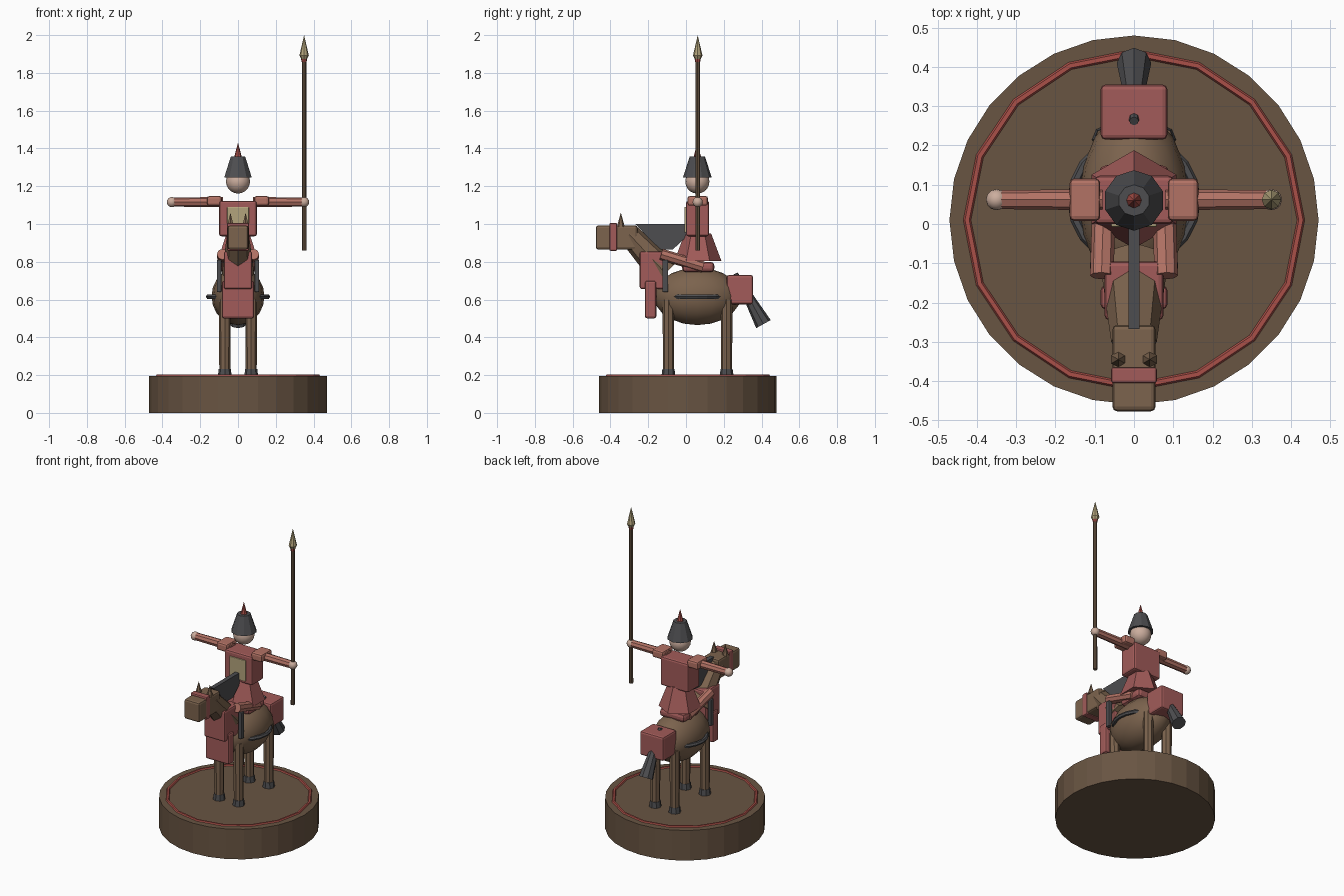
import bpy, bmesh
from math import radians
from mathutils import Vector, Matrix

if "Cube" in bpy.data.objects:
    bpy.data.objects.remove(bpy.data.objects["Cube"])


def mat(name, r, g, b):
    m = bpy.data.materials.new(name)
    m.diffuse_color = (r, g, b, 1)
    m.use_nodes = True
    m.node_tree.nodes["Principled BSDF"].inputs["Base Color"].default_value = m.diffuse_color
    return m


WOOD = mat("wood", .14, .09, .055)
COAT = mat("coat_brown", .2, .125, .075)
RED = mat("red_cloth", .36, .105, .1)
SLEEVE = mat("sleeve_red", .45, .17, .13)
DARK = mat("dark_iron", .075, .075, .08)
SKIN = mat("skin", .6, .42, .34)
GOLD = mat("brass", .45, .37, .2)
RIM = mat("rim_red", .4, .08, .065)


def finish(name, bm, m, smooth=False):
    bmesh.ops.recalc_face_normals(bm, faces=bm.faces)
    for f in bm.faces:
        f.smooth = smooth
    me = bpy.data.meshes.new(name)
    bm.to_mesh(me)
    bm.free()
    me.materials.append(m)
    ob = bpy.data.objects.new(name, me)
    bpy.context.collection.objects.link(ob)
    return ob


def rod(name, p, q, r1, r2, n, m):
    """Tapered prism from point p to point q."""
    p, q = Vector(p), Vector(q)
    d = q - p
    rot = Vector((0, 0, 1)).rotation_difference(d).to_matrix().to_4x4()
    bm = bmesh.new()
    bmesh.ops.create_cone(bm, cap_ends=True, segments=n, radius1=r1, radius2=r2,
                          depth=d.length, matrix=Matrix.Translation((p + q) / 2) @ rot)
    bmesh.ops.remove_doubles(bm, verts=bm.verts, dist=1e-5)
    return finish(name, bm, m)


def box(name, lo, hi, m, bevel=.012):
    """Box between two corners with rounded edges."""
    lo, hi = Vector(lo), Vector(hi)
    bm = bmesh.new()
    bmesh.ops.create_cube(bm, size=1, matrix=Matrix.Translation((lo + hi) / 2)
                          @ Matrix.Diagonal((*(hi - lo), 1)))
    if bevel:
        bmesh.ops.bevel(bm, geom=bm.edges[:], offset=bevel, segments=2,
                        profile=.5, affect='EDGES')
    return finish(name, bm, m)


def ball(name, c, r, m, u=16, v=10):
    bm = bmesh.new()
    bmesh.ops.create_uvsphere(bm, u_segments=u, v_segments=v, radius=1,
                              matrix=Matrix.Translation(c) @ Matrix.Diagonal((*r, 1)))
    return finish(name, bm, m, True)


def ring(name, c, major, minor, n, m):
    bpy.ops.mesh.primitive_torus_add(location=c, major_radius=major, minor_radius=minor,
                                     major_segments=n, minor_segments=6)
    ob = bpy.context.object
    ob.name = name
    ob.data.materials.append(m)


# Base
rod("base", (0, .01, 0), (0, .01, .195), .47, .47, 28, WOOD)
ring("base_rim", (0, .01, .193), .425, .011, 16, RIM)

# Horse body and girth
ball("horse_body", (0, .06, .617), (.14, .23, .152), COAT)
ring("girth_ring", (0, .06, .615), .157, .013, 20, DARK)
box("chest_cover", (-.075, -.245, .655), (.075, -.095, .855), RED)
box("chest_apron", (-.085, -.217, .5), (.085, -.157, .7), RED)
box("rump_cover", (-.085, .215, .575), (.085, .355, .73), RED)
rod("tail", (0, .262, .738), (0, .41, .47), .012, .044, 8, DARK)

# Horse neck, head and mane
rod("neck", (0, -.11, .74), (0, -.3, .945), .085, .058, 8, COAT)
box("horse_head", (-.055, -.477, .865), (.055, -.257, .992), COAT)
box("bridle", (-.058, -.405, .858), (.058, -.365, 1.005), RED, .006)
bm = bmesh.new()
side = bm.faces.new([bm.verts.new((-.014, y, z)) for y, z in
                     ((-.268, 1.0), (.0, 1.0), (.0, .93), (-.07, .865), (-.14, .865))])
ext = bmesh.ops.extrude_face_region(bm, geom=[side])
bmesh.ops.translate(bm, vec=(.028, 0, 0),
                    verts=[g for g in ext["geom"] if isinstance(g, bmesh.types.BMVert)])
finish("mane", bm, DARK)

# Rider body
box("saddle", (-.09, -.02, .745), (.09, .15, .8), RED, .02)
rod("coat_skirt", (0, .063, .803), (0, .063, .95), .125, .07, 6, RED)
box("torso", (-.1, 0, .935), (.1, .123, 1.122), RED)
box("chest_panel", (-.058, -.008, .955), (.058, .03, 1.09), GOLD, .004)
ball("rider_head", (0, .06, 1.225), (.064, .064, .064), SKIN)
rod("helmet", (0, .06, 1.245), (0, .06, 1.357), .077, .04, 10, DARK)
rod("plume", (0, .06, 1.35), (0, .06, 1.432), .021, 0, 8, RIM)

# Paired parts
for s, tag in ((-1, "left"), (1, "right")):
    for y, end in ((-.093, "front"), (.215, "rear")):
        rod(f"{end}_leg_{tag}", (s * .07, y, .2), (s * .07, y, .6), .029, .031, 8, COAT)
        rod(f"{end}_hoof_{tag}", (s * .07, y, .193), (s * .07, y, .232), .037, .032, 8, DARK)
    rod(f"ear_{tag}", (s * .04, -.345, .985), (s * .04, -.345, 1.06), .021, 0, 6, COAT)
    rod(f"rider_leg_{tag}", (s * .075, .09, .772), (s * .082, -.132, .84), .03, .03, 8, SLEEVE)
    box(f"stirrup_{tag}", (s * .1 - .012, -.125, .64), (s * .1 + .012, -.095, .81), DARK, .004)
    box(f"shoulder_{tag}", (s * .125 - .039, .008, 1.097), (s * .125 + .039, .116, 1.148), SLEEVE)
    rod(f"arm_{tag}", (s * .08, .062, 1.116), (s * .345, .062, 1.116), .027, .024, 8, SLEEVE)
    ball(f"hand_{tag}", (s * .35, .062, 1.116), (.027, .027, .027), SKIN, 12, 8)

# Spear
rod("spear_shaft", (.35, .062, .86), (.35, .062, 1.88), .0125, .0115, 8, WOOD)
rod("spear_collar", (.35, .062, 1.857), (.35, .062, 1.885), .013, .018, 8, RIM)
rod("spear_tip_base", (.35, .062, 1.87), (.35, .062, 1.892), .014, .025, 8, GOLD)
rod("spear_tip", (.35, .062, 1.892), (.35, .062, 2.0), .025, 0, 8, GOLD)
